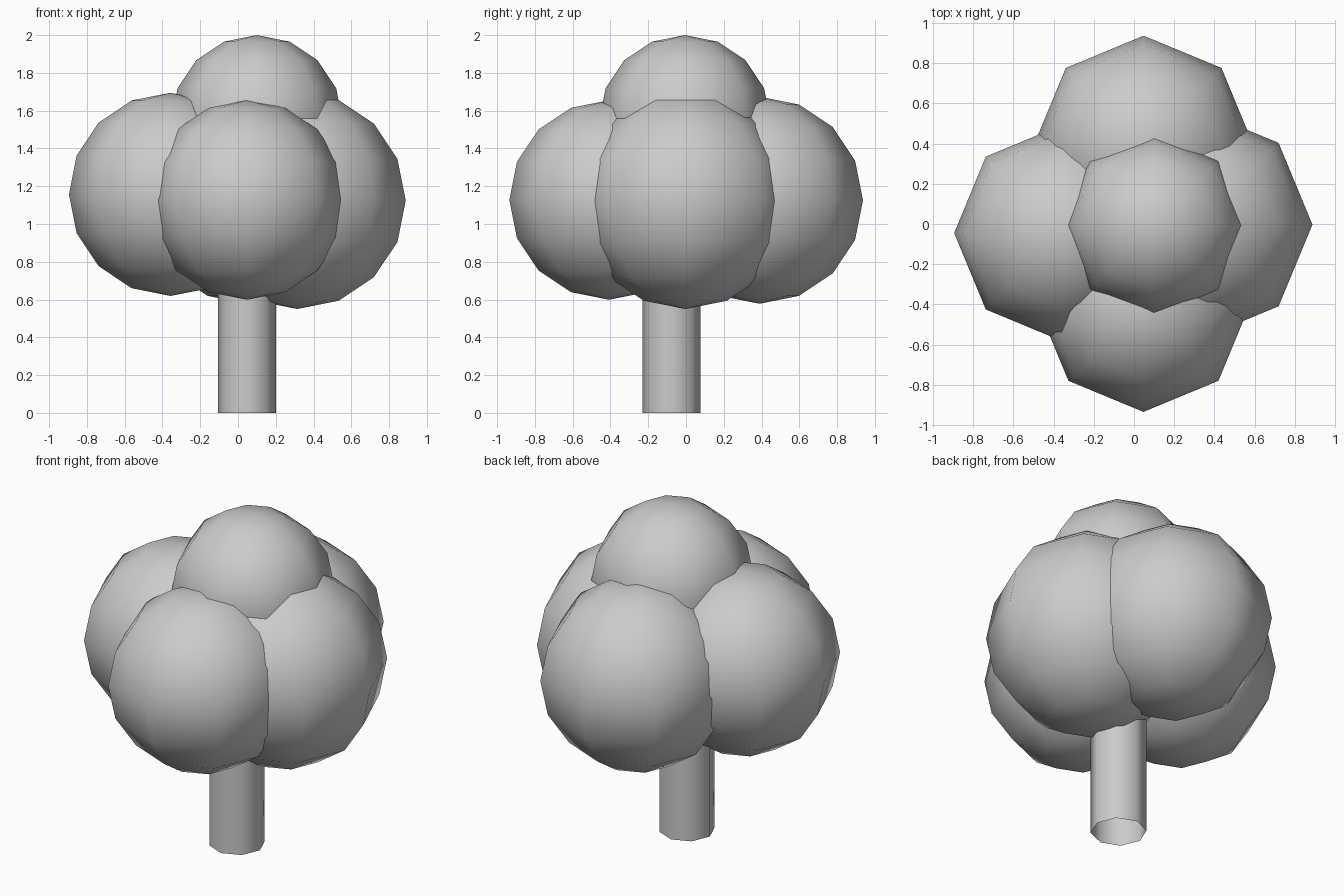
import bpy
import bmesh
import math
from mathutils import Matrix

if "Cube" in bpy.data.objects:
    bpy.data.objects.remove(bpy.data.objects["Cube"])


def make_object(name, bm):
    mesh = bpy.data.meshes.new(name)
    for face in bm.faces:
        face.smooth = True
    bm.to_mesh(mesh)
    bm.free()
    obj = bpy.data.objects.new(name, mesh)
    bpy.context.collection.objects.link(obj)
    return obj


def foliage(name, centre, radius):
    # low-poly ball: 8 sides, 8 rings, corners on the axes
    bm = bmesh.new()
    bmesh.ops.create_uvsphere(bm, u_segments=8, v_segments=8, radius=radius)
    obj = make_object(name, bm)
    obj.location = centre
    return obj


# Leaf clumps around the trunk, plus the crown on top
foliage("foliage_left", (-0.357, -0.045, 1.157), 0.538)
foliage("foliage_right", (0.313, -0.003, 1.125), 0.575)
foliage("foliage_front", (0.047, -0.407, 1.127), 0.528)
foliage("foliage_back", (0.048, 0.389, 1.126), 0.548)
foliage("foliage_top", (0.10, -0.006, 1.546), 0.454)

# Trunk: open eight-sided tube reaching up into the leaves
bm = bmesh.new()
bmesh.ops.create_cone(bm, cap_ends=False, segments=8, radius1=0.154,
                      radius2=0.154, depth=0.9,
                      matrix=Matrix.Translation((0, 0, 0.45)))
trunk = make_object("trunk", bm)
trunk.location = (0.047, -0.076, 0)
